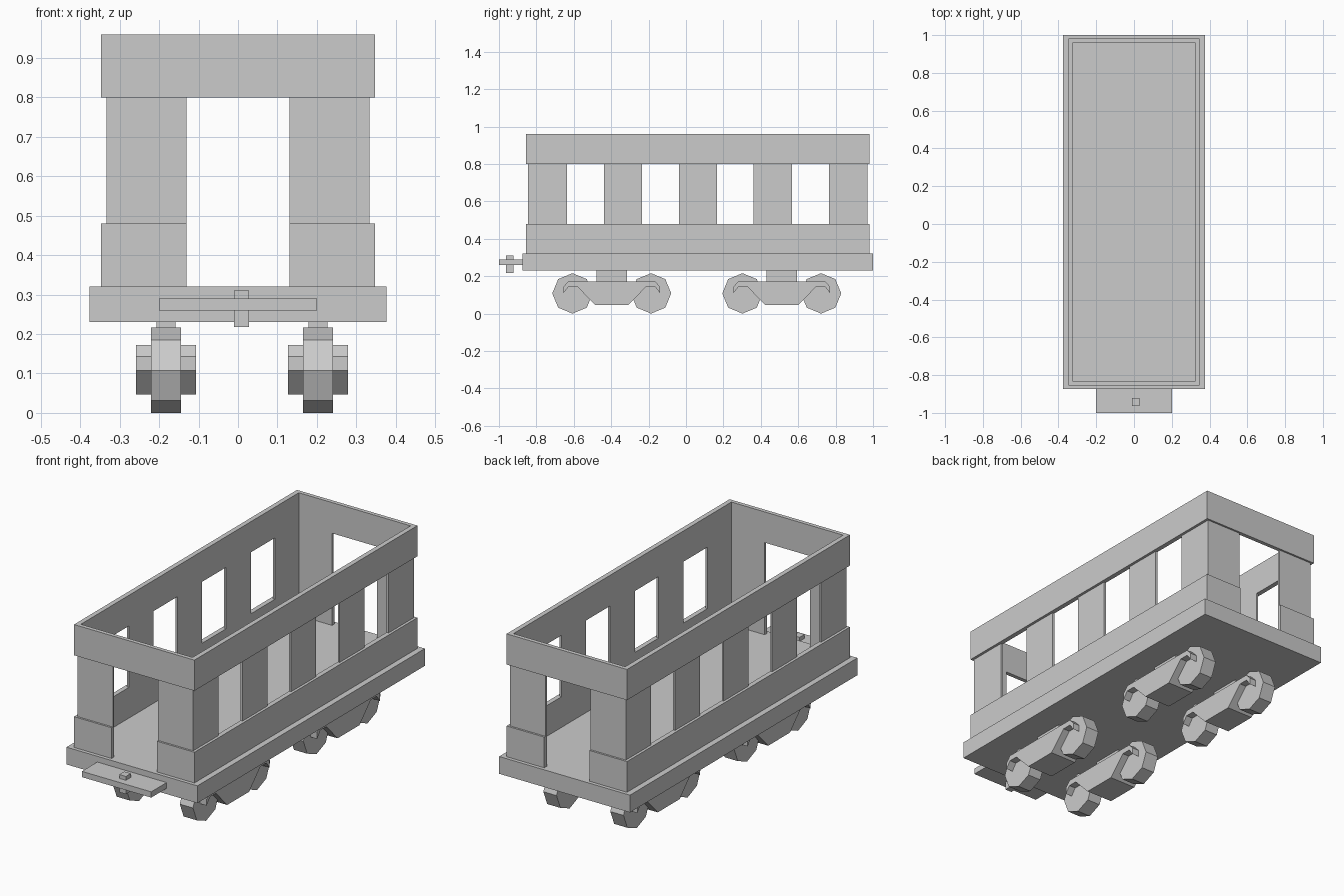
import bpy, bmesh
from math import cos, sin, pi
from mathutils import Vector

cube = bpy.data.objects.get("Cube")
if cube:
    bpy.data.objects.remove(cube, do_unlink=True)

grey = bpy.data.materials.new("plain grey")
grey.use_nodes = True
grey.diffuse_color = (0.6, 0.6, 0.6, 1)
grey.node_tree.nodes["Principled BSDF"].inputs["Base Color"].default_value = grey.diffuse_color


def finish(name, bm):
    bmesh.ops.recalc_face_normals(bm, faces=bm.faces[:])
    mesh = bpy.data.meshes.new(name)
    bm.to_mesh(mesh)
    bm.free()
    mesh.materials.append(grey)
    obj = bpy.data.objects.new(name, mesh)
    bpy.context.collection.objects.link(obj)
    return obj


def prism(name, outline, axis, low, high):
    """Extrude an outline along z (xy points) or along x (yz points)."""
    bm = bmesh.new()
    if axis == "z":
        points, push = [(a, b, low) for a, b in outline], (0, 0, high - low)
    else:
        points, push = [(low, a, b) for a, b in outline], (high - low, 0, 0)
    face = bm.faces.new([bm.verts.new(p) for p in points])
    geom = bmesh.ops.extrude_face_region(bm, geom=[face])["geom"]
    bmesh.ops.translate(bm, vec=Vector(push),
                        verts=[g for g in geom if isinstance(g, bmesh.types.BMVert)])
    return finish(name, bm)


def rect(x0, x1, y0, y1):
    return [(x0, y0), (x1, y0), (x1, y1), (x0, y1)]


def box(name, x0, x1, y0, y1, z0, z1):
    return prism(name, rect(x0, x1, y0, y1), "z", z0, z1)


def ring(name, outer, inner, z0, z1):
    bm = bmesh.new()
    loops = [[bm.verts.new((x, y, z)) for x, y in pts]
             for pts, z in ((outer, z0), (outer, z1), (inner, z1), (inner, z0))]
    for k in range(4):
        a, b = loops[k], loops[(k + 1) % 4]
        for i in range(4):
            j = (i + 1) % 4
            bm.faces.new((a[i], a[j], b[j], b[i]))
    return finish(name, bm)


# Main dimensions
DOOR, INNER, POST, BAND = 0.13, 0.322, 0.333, 0.347
MID_Y = 0.0635
IN_Y, POST_Y, BAND_Y = 0.897, 0.908, 0.918
FLOOR, SILL, LINTEL, TOP = 0.32, 0.48, 0.80, 0.96

# Floor slab, coupler plate and pin
box("floor_slab", -0.377, 0.377, -0.873, 1.0, 0.23, FLOOR)
box("coupler_plate", -0.2, 0.2, -1.0, -0.873, 0.26, 0.29)
box("coupler_pin", -0.01, 0.028, -0.963, -0.922, 0.218, 0.31)

# Upper band runs all the way round
ring("upper_band",
     rect(-BAND, BAND, MID_Y - BAND_Y, MID_Y + BAND_Y),
     rect(-INNER, INNER, MID_Y - IN_Y, MID_Y + IN_Y), LINTEL, TOP)

for s, side in ((1, "left"), (-1, "right")):
    # Lower wall wraps from door to door
    front, back = MID_Y - BAND_Y, MID_Y + BAND_Y
    wall = [(DOOR, front), (BAND, front), (BAND, back), (DOOR, back),
            (DOOR, MID_Y + IN_Y), (INNER, MID_Y + IN_Y),
            (INNER, MID_Y - IN_Y), (DOOR, MID_Y - IN_Y)]
    prism(side + "_lower_wall", [(s * x, y) for x, y in wall], "z", FLOOR, SILL)

    # Corner posts bend round from the door to the first window
    for t, end in ((-1, "front"), (1, "back")):
        corner = [(DOOR, POST_Y), (POST, POST_Y), (POST, 0.7),
                  (INNER, 0.7), (INNER, IN_Y), (DOOR, IN_Y)]
        prism(f"{side}_{end}_corner_post",
              [(s * x, MID_Y + t * y) for x, y in corner], "z", SILL, LINTEL)

    # Window posts
    for i in range(3):
        y = MID_Y + (i - 1) * 0.4
        x0, x1 = sorted((s * INNER, s * POST))
        box(f"{side}_window_post_{i + 1}", x0, x1, y - 0.102, y + 0.102, SILL, LINTEL)

# Wheel trucks: half of the frame profile is mirrored about its middle
half = [(0.09, 0.047), (0.183, 0.143), (0.232, 0.143), (0.259, 0.108),
        (0.259, 0.143), (0.232, 0.172)]
profile = half + [(-y, z) for y, z in reversed(half)]
WHEEL = 0.108
for x, side in ((0.203, "left"), (-0.183, "right")):
    for y, end in ((-0.397, "front"), (0.512, "back")):
        name = f"{side}_{end}_"
        prism(name + "truck_frame", [(y + a, z) for a, z in profile],
              "x", x - 0.076, x + 0.076)
        box(name + "truck_mount", x - 0.024, x + 0.024, y - 0.082, y + 0.082, 0.172, 0.23)
        for d, pos in ((-0.21, "leading"), (0.21, "trailing")):
            octagon = [(y + d + WHEEL * cos(k * pi / 4), WHEEL + WHEEL * sin(k * pi / 4))
                       for k in range(8)]
            prism(f"{name}{pos}_wheel", octagon, "x", x - 0.038, x + 0.038)
